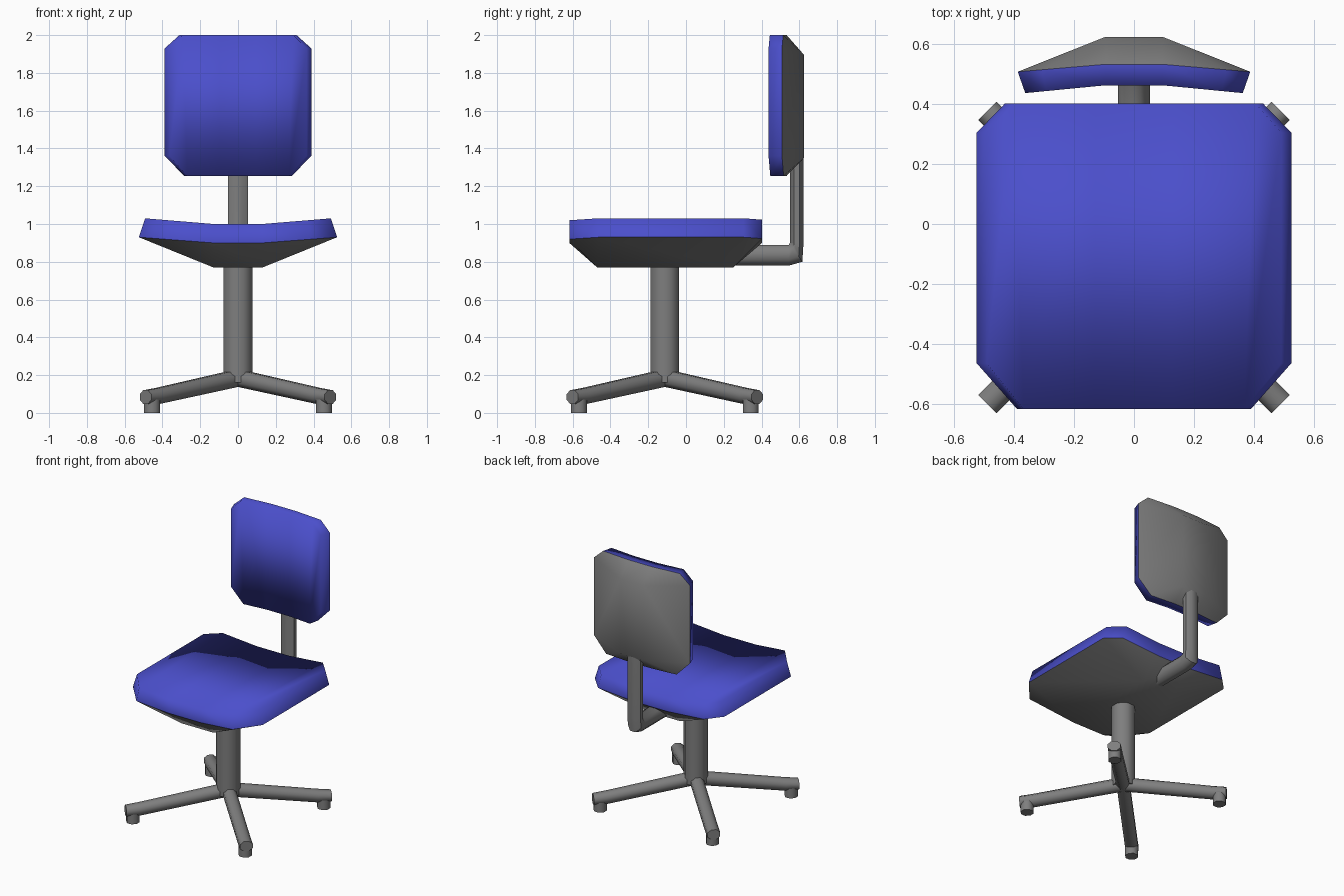
import bpy, bmesh, math
from mathutils import Vector

if "Cube" in bpy.data.objects:
    bpy.data.objects.remove(bpy.data.objects["Cube"])


def material(name, rgb):
    m = bpy.data.materials.new(name)
    m.diffuse_color = (*rgb, 1)
    m.use_nodes = True
    m.node_tree.nodes["Principled BSDF"].inputs["Base Color"].default_value = m.diffuse_color
    return m


BLUE = material("blue fabric", (0.07, 0.078, 0.6))
GREY = material("grey plastic", (0.21, 0.21, 0.21))


def make(name, verts, faces, mat, angle=180):
    bm = bmesh.new()
    vs = [bm.verts.new(v) for v in verts]
    for f in faces:
        bm.faces.new([vs[i] for i in f])
    bmesh.ops.recalc_face_normals(bm, faces=bm.faces)
    me = bpy.data.meshes.new(name)
    bm.to_mesh(me)
    bm.free()
    me.materials.append(mat)
    ob = bpy.data.objects.new(name, me)
    bpy.context.collection.objects.link(ob)
    bpy.ops.object.select_all(action='DESELECT')
    ob.select_set(True)
    bpy.context.view_layer.objects.active = ob
    if angle >= 180:
        bpy.ops.object.shade_smooth()
    else:
        bpy.ops.object.shade_smooth_by_angle(angle=math.radians(angle))
    return ob


def pad(name, place, right, top_w, rim_w, inset, back):
    """Curved cushion with cut corners over a tapering shell.
    right: (u_low, v_low, u_high, v_high) for centre, corner and outer stations."""
    outer = right[2][0]
    mid_u = right[0][0]
    stations = [(-1, s) for s in reversed(right)] + [(1, s) for s in right]
    n = len(stations)

    def ring(w, shrink):
        pts = []
        for k in (0, 2):
            for sgn, s in stations:
                u = s[k]
                t = (u - mid_u) / (outer - mid_u)
                pts.append(place(sgn * (u - shrink * t), s[k + 1], w[0] + (w[1] - w[0]) * t))
        return pts

    loop = list(range(n)) + list(range(2 * n - 1, n - 1, -1))
    top, rim = ring(top_w, inset), ring(rim_w, 0)
    faces = [(i, i + 1, n + i + 1, n + i) for i in range(n - 1)]
    for a, b in zip(loop, loop[1:] + loop[:1]):
        faces.append((a, b, b + 2 * n, a + 2 * n))
    make(name + "_cushion", top + rim, faces, BLUE)

    # shell: rim fans in to one small rectangle
    u, lo, hi, w = back
    corners = [place(s * u, v, w) for v in (lo, hi) for s in (-1, 1)]
    q = 2 * n
    faces = [(q, q + 1, q + 3, q + 2),
             (2, 3, q + 1, q), (n + 2, n + 3, q + 3, q + 2),
             (0, n, q + 2, q), (n - 1, 2 * n - 1, q + 3, q + 1)]
    for base, c in ((0, q), (n, q + 2)):
        faces += [(base, base + 1, c), (base + 1, base + 2, c),
                  (base + 3, base + 4, c + 1), (base + 4, base + 5, c + 1)]
    make(name + "_shell", rim + corners, faces, GREY)


def tube(name, path, angle=50, sides=8):
    """path: (centre, half-width vector, half-height vector) per ring."""
    k = 1 / math.cos(math.pi / sides)
    verts, faces = [], []
    for c, a, b in path:
        for i in range(sides):
            t = 2 * math.pi * (i + 0.5) / sides
            verts.append(Vector(c) + k * (math.cos(t) * Vector(a) + math.sin(t) * Vector(b)))
    for r in range(len(path) - 1):
        for i in range(sides):
            j = (i + 1) % sides
            faces.append((r * sides + i, r * sides + j, (r + 1) * sides + j, (r + 1) * sides + i))
    faces.append(tuple(range(sides)))
    faces.append(tuple(range(len(verts) - sides, len(verts))))
    return make(name, verts, faces, GREY, angle)


def post(name, x, y, r, z0, z1):
    return tube(name, [((x, y, z), (r, 0, 0), (0, r, 0)) for z in (z0, z1)])


# Seat: lies in the xy plane
pad("seat", lambda u, v, w: (u, v, w),
    [(0.13, -0.618, 0.13, 0.403), (0.39, -0.618, 0.43, 0.403), (0.525, -0.465, 0.525, 0.305)],
    (1.0, 1.03), (0.90, 0.93), 0.033, (0.13, -0.47, 0.25, 0.77))

# Backrest: stands in the xz plane
pad("backrest", lambda u, v, w: (u, w, v),
    [(0.095, 1.255, 0.095, 2.0), (0.285, 1.255, 0.31, 2.0), (0.388, 1.36, 0.388, 1.93)],
    (0.463, 0.437), (0.533, 0.508), 0.025, (0.095, 1.35, 1.895, 0.625))

# Bent arm carrying the backrest
X = (0.053, 0, 0)
tube("back_support", [
    ((0, 0.20, 0.835), X, (0, 0, 0.055)),
    ((0, 0.545, 0.835), X, (0, 0, 0.055)),
    ((0, 0.583, 0.85), X, (0, -0.033, 0.05)),
    ((0, 0.586, 0.90), X, (0, -0.036, 0)),
    ((0, 0.586, 1.37), X, (0, -0.036, 0))])

# Centre column
CY = -0.112
post("column", 0, CY, 0.076, 0.16, 0.80)

# Four splayed legs with round feet
for i in range(4):
    a = math.radians(45 + 90 * i)
    d = Vector((math.cos(a), math.sin(a), 0))
    side = Vector((-d.y, d.x, 0)) * 0.043
    o = Vector((0, CY, 0))
    tube(f"leg_{i + 1}", [
        (o + Vector((0, 0, 0.185)), side, (0, 0, 0.045)),
        (o + d * 0.60 + Vector((0, 0, 0.09)), side, (0, 0, 0.042)),
        (o + d * 0.692 + Vector((0, 0, 0.084)), side, (0, 0, 0.036))])
    f = o + d * 0.643
    post(f"foot_{i + 1}", f.x, f.y, 0.042, 0, 0.07)
